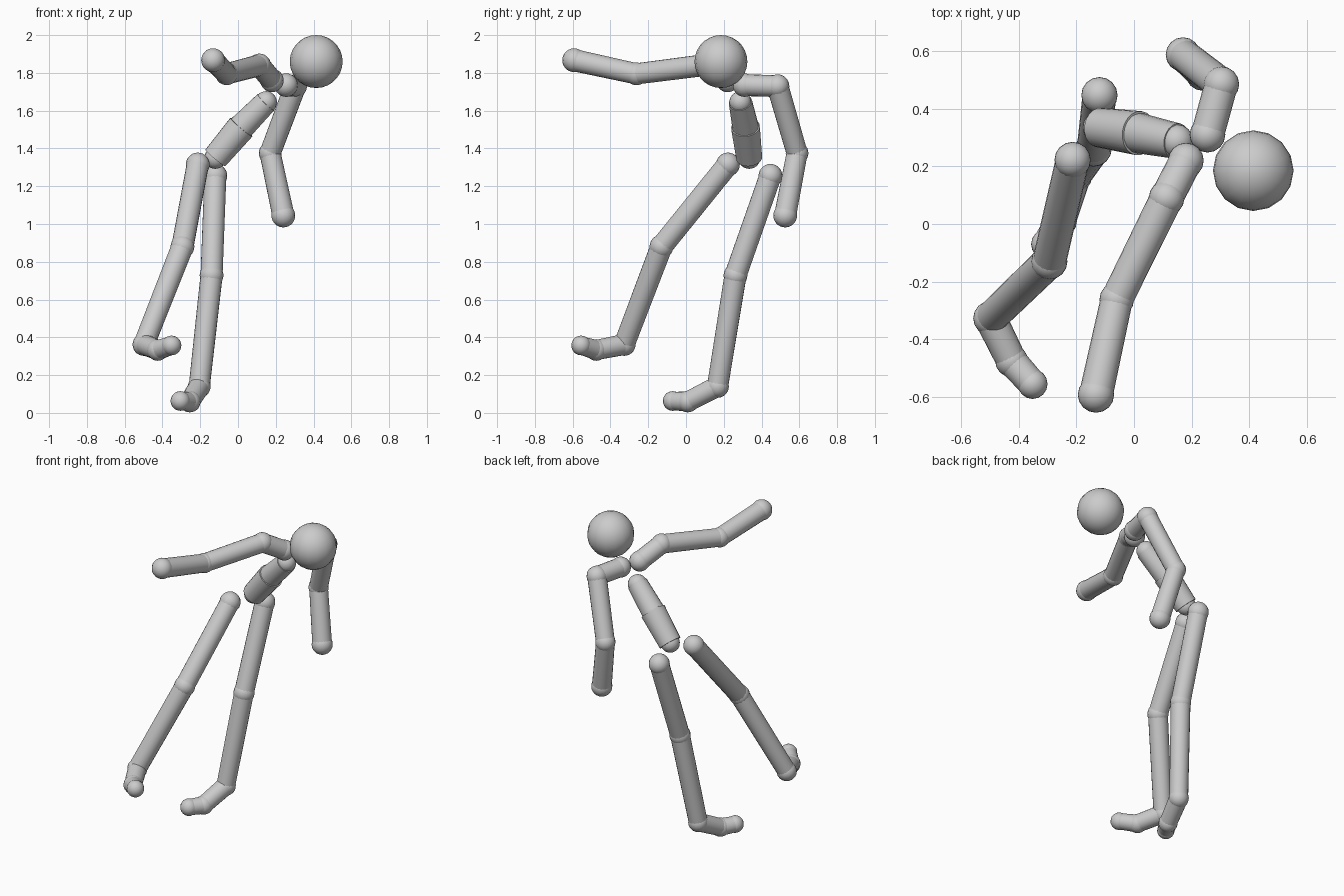
import bpy
import math
from mathutils import Vector

cube = bpy.data.objects.get("Cube")
if cube:
    bpy.data.objects.remove(cube, do_unlink=True)

grey = bpy.data.materials.new("light_grey")
grey.use_nodes = True
colour = (0.6, 0.6, 0.6, 1)
grey.diffuse_color = colour
grey.node_tree.nodes["Principled BSDF"].inputs["Base Color"].default_value = colour


def finish(name):
    obj = bpy.context.object
    obj.name = name
    obj.data.materials.append(grey)
    bpy.ops.object.shade_smooth_by_angle(angle=math.radians(40))


def ball(name, centre, radius):
    bpy.ops.mesh.primitive_uv_sphere_add(
        segments=16, ring_count=14, radius=radius, location=centre)
    finish(name)


def rod(name, start, end, r_start, r_end):
    a, b = Vector(start), Vector(end)
    axis = b - a
    bpy.ops.mesh.primitive_cone_add(
        vertices=20, radius1=r_start, radius2=r_end, depth=axis.length,
        location=(a + b) / 2, rotation=axis.to_track_quat("Z", "Y").to_euler())
    finish(name)


def chain(joints, bones):
    """Balls at each named joint, with a tapered rod between neighbours."""
    for name, centre, radius in joints:
        ball(name, centre, radius)
    for name, (_, a, ra), (_, b, rb) in zip(bones, joints, joints[1:]):
        rod(name, a, b, ra * 0.93, rb * 0.93)


# Head
ball("head", (0.414, 0.185, 1.86), 0.14)

# Torso
pelvis, waist, chest = (-0.12, 0.335, 1.35), (0.018, 0.315, 1.513), (0.148, 0.288, 1.645)
ball("pelvis_joint", pelvis, 0.058)
ball("waist_joint", waist, 0.07)
ball("chest_joint", chest, 0.058)
rod("abdomen", pelvis, waist, 0.069, 0.077)
rod("chest", waist, chest, 0.07, 0.062)

# Arms
arm_bones = ("collar", "upper_arm", "forearm")
arm_joints = ("collar_joint", "shoulder", "elbow", "hand")
arms = {
    "left": ((0.255, 0.31, 1.735), (0.303, 0.485, 1.73),
             (0.17, 0.588, 1.375), (0.24, 0.525, 1.045)),
    "right": ((0.18, 0.22, 1.76), (0.113, 0.09, 1.84),
              (-0.06, -0.262, 1.795), (-0.132, -0.592, 1.867)),
}

# Legs
leg_bones = ("thigh", "shin", "foot", "toe")
leg_joints = ("hip", "knee", "ankle", "foot_ball", "toe_tip")
legs = {
    "left": ((-0.12, 0.447, 1.255), (-0.14, 0.262, 0.728),
             (-0.205, 0.167, 0.14), (-0.255, 0.01, 0.06), (-0.305, -0.07, 0.063)),
    "right": ((-0.213, 0.222, 1.315), (-0.294, -0.13, 0.88),
              (-0.498, -0.327, 0.362), (-0.425, -0.475, 0.333), (-0.352, -0.555, 0.357)),
}

for limbs, joint_names, bone_names, radii in (
        (arms, arm_joints, arm_bones, (0.062, 0.062, 0.06, 0.063)),
        (legs, leg_joints, leg_bones, (0.063, 0.063, 0.06, 0.057, 0.052))):
    for side, points in limbs.items():
        joints = [(f"{side}_{n}", p, r) for n, p, r in zip(joint_names, points, radii)]
        chain(joints, [f"{side}_{b}" for b in bone_names])
